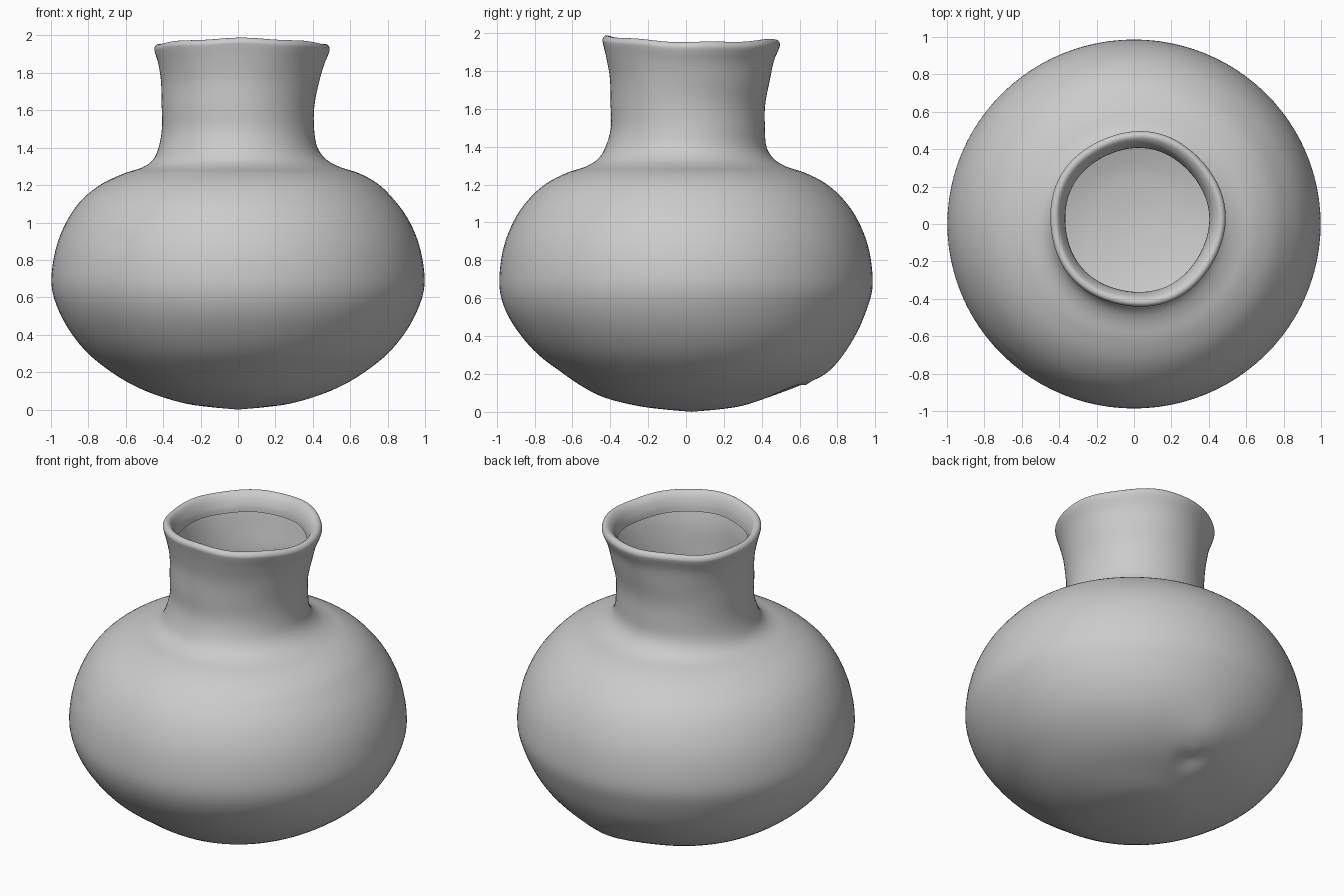
import bpy, bmesh, math
from mathutils import Vector

cube = bpy.data.objects.get("Cube")
if cube:
    bpy.data.objects.remove(cube, do_unlink=True)

SEGMENTS = 96
STEPS = 4

# Outer wall from the foot up, over the rolled rim, ending in a short inner lip
# Each ring: radius, height, centre x, centre y
RINGS = [Vector(p) for p in (
    (0.12, 0.01, 0, 0.03), (0.27, 0.03, 0, 0.02), (0.43, 0.075, 0, 0),
    (0.57, 0.135, 0, 0.02), (0.69, 0.21, 0, 0.03), (0.80, 0.30, 0, 0.02),
    (0.89, 0.41, 0, 0.01), (0.955, 0.53, 0, 0), (0.99, 0.65, 0, 0),
    (0.985, 0.78, 0, 0), (0.955, 0.91, 0, 0), (0.90, 1.03, 0, 0),
    (0.83, 1.125, 0, 0), (0.74, 1.205, 0.01, 0), (0.63, 1.262, 0.02, 0),
    (0.53, 1.295, 0.02, 0), (0.465, 1.335, 0.01, 0), (0.425, 1.40, 0, 0),
    (0.407, 1.50, 0, 0.01), (0.408, 1.62, 0, 0.01), (0.422, 1.75, 0.01, 0.02),
    (0.442, 1.85, 0.015, 0.02), (0.465, 1.92, 0.018, 0.025),
    (0.468, 1.945, 0.018, 0.025), (0.455, 1.963, 0.018, 0.025),
    (0.432, 1.962, 0.018, 0.025), (0.408, 1.935, 0.015, 0.022),
    (0.390, 1.89, 0.015, 0.02), (0.385, 1.85, 0.015, 0.02),
)]


def smooth_path(points, steps):
    """Catmull-Rom curve through the points."""
    path = []
    for i in range(len(points) - 1):
        a, b, c = points[max(i - 1, 0)], points[i], points[i + 1]
        d = points[min(i + 2, len(points) - 1)]
        for k in range(steps):
            t = k / steps
            path.append(0.5 * (2 * b + (c - a) * t
                               + (2 * a - 5 * b + 4 * c - d) * t * t
                               + (3 * b - a - 3 * c + d) * t ** 3))
    return path + [points[-1]]


def ring_point(ring, angle):
    """Point on a ring, with hand-made unevenness at the rim and belly."""
    r, z, cx, cy = ring
    rim = max(0, min(1, (z - 1.7) / 0.2))
    belly = max(0, 1 - abs(z - 0.7) / 0.6)
    z += rim * (-0.008 * math.sin(angle) - 0.012 * math.cos(2 * angle)
                + 0.003 * math.sin(7 * angle))
    r += rim * 0.004 * math.sin(5 * angle + 1)
    r *= 1 + belly * 0.006 * math.cos(2 * angle)
    return Vector((cx + r * math.cos(angle), cy + r * math.sin(angle), z))


def dent(bm, centre, size, depth):
    """Push the surface in (or out, with negative depth) around a point."""
    centre = Vector(centre)
    for v in bm.verts:
        falloff = math.exp(-((v.co - centre).length / size) ** 2)
        if falloff > 0.01:
            v.co -= (v.co - Vector((0, 0, 0.7))).normalized() * depth * falloff


# Vase wall
bm = bmesh.new()
loops = [[bm.verts.new(ring_point(ring, math.tau * s / SEGMENTS))
          for s in range(SEGMENTS)] for ring in smooth_path(RINGS, STEPS)]
for low, high in zip(loops, loops[1:]):
    for s in range(SEGMENTS):
        n = (s + 1) % SEGMENTS
        bm.faces.new((low[s], low[n], high[n], high[s]))

# Rounded foot
foot = bm.verts.new((0, 0.03, 0))
for s in range(SEGMENTS):
    bm.faces.new((foot, loops[0][(s + 1) % SEGMENTS], loops[0][s]))

# Chip low on the back, and a small pit on the front
dent(bm, (0.05, 0.72, 0.22), 0.16, -0.02)
dent(bm, (0.05, 0.58, 0.13), 0.07, 0.03)
dent(bm, (0.07, 0.62, 0.14), 0.03, -0.03)
dent(bm, (-0.65, -0.70, 0.90), 0.03, 0.015)

mesh = bpy.data.meshes.new("vase")
bm.to_mesh(mesh)
bm.free()
vase = bpy.data.objects.new("vase", mesh)
bpy.context.collection.objects.link(vase)

# Plain grey clay
clay = bpy.data.materials.new("grey_clay")
clay.use_nodes = True
colour = (0.6, 0.6, 0.6, 1)
clay.diffuse_color = colour
clay.node_tree.nodes["Principled BSDF"].inputs["Base Color"].default_value = colour
mesh.materials.append(clay)
mesh.shade_smooth()
